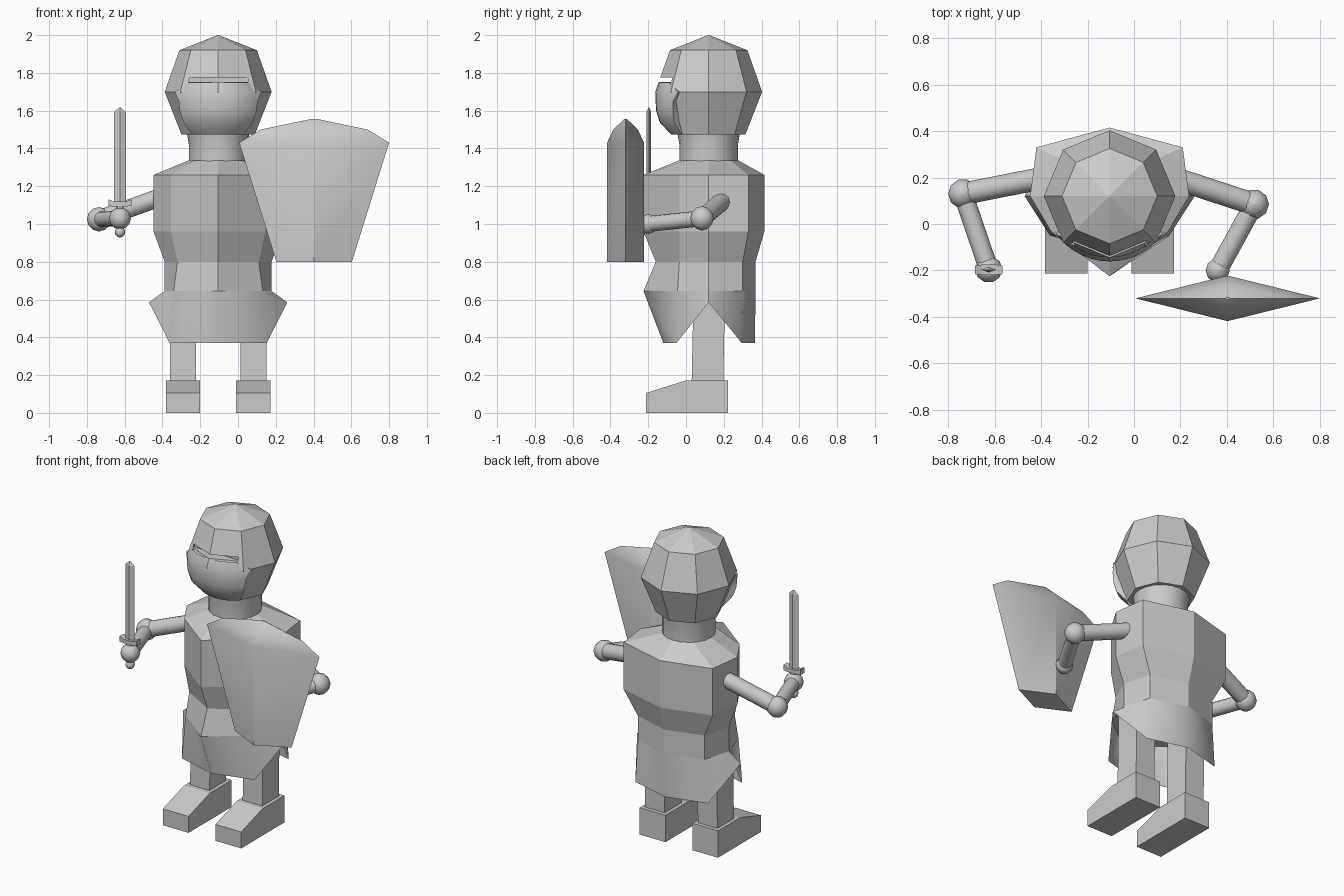
import bpy, bmesh
from math import radians, sin, cos, pi
from mathutils import Vector

if "Cube" in bpy.data.objects:
    bpy.data.objects.remove(bpy.data.objects["Cube"])

CX, CY = -0.105, 0.12   # body axis


def make(name, verts, faces, smooth=None):
    me = bpy.data.meshes.new(name)
    me.from_pydata([tuple(v) for v in verts], [], faces)
    bm = bmesh.new()
    bm.from_mesh(me)
    bmesh.ops.recalc_face_normals(bm, faces=bm.faces)
    bm.to_mesh(me)
    bm.free()
    ob = bpy.data.objects.new(name, me)
    bpy.context.collection.objects.link(ob)
    if smooth:
        bpy.ops.object.select_all(action='DESELECT')
        ob.select_set(True)
        bpy.context.view_layer.objects.active = ob
        bpy.ops.object.shade_smooth_by_angle(angle=radians(smooth))
    return ob


def loft(name, rings, caps=True, smooth=None):
    """Skin a stack of closed rings with equal point counts."""
    n = len(rings[0])
    verts = [v for r in rings for v in r]
    faces = [(i * n + j, i * n + (j + 1) % n, (i + 1) * n + (j + 1) % n, (i + 1) * n + j)
             for i in range(len(rings) - 1) for j in range(n)]
    if caps:
        faces += [tuple(range(n)), tuple(range(len(verts) - n, len(verts)))]
    return make(name, verts, faces, smooth)


def circle(r, z, n, x=CX, y=CY, ry=None):
    ry = r if ry is None else ry
    return [(x + r * cos(2 * pi * k / n), y + ry * sin(2 * pi * k / n), z) for k in range(n)]


def tube(name, a, b, r, n=12):
    a, b = Vector(a), Vector(b)
    q = (b - a).to_track_quat('Z', 'Y')
    rings = [[p + q @ Vector(c) for c in circle(r, 0, n, 0, 0)] for p in (a, b)]
    return loft(name, rings, smooth=40)


def ball(name, loc, r, n=10):
    x, y, z = loc
    rings = [circle(max(r * sin(pi * i / 6), 0.002), z - r * cos(pi * i / 6), n, x, y)
             for i in range(7)]
    return loft(name, rings, smooth=50)


def box(name, x0, x1, y0, y1, z0, z1):
    return loft(name, [[(x0, y0, z), (x1, y0, z), (x1, y1, z), (x0, y1, z)] for z in (z0, z1)])


# helmet with eye slit
helmet = loft("helmet", [circle(0.195, 1.475, 8), circle(0.283, 1.7, 8),
                         circle(0.205, 1.92, 8), circle(0.003, 2.0, 8)])
cutter = box("slit_cutter", -0.263, 0.053, -0.4, -0.065, 1.753, 1.775)
cutter.hide_render = True
cutter.hide_viewport = True
cut = helmet.modifiers.new("slit", 'BOOLEAN')
cut.operation, cut.object, cut.solver = 'DIFFERENCE', cutter, 'EXACT'

# rounded face guard: (radius, z, half angle in degrees)
profile = [(0.262, 1.75, 36), (0.281, 1.7, 55), (0.281, 1.65, 48), (0.278, 1.6, 47),
           (0.26, 1.54, 45), (0.2, 1.475, 44)]
N = 12
gv = [(CX + r * sin(radians(h) * t), CY - r * cos(radians(h) * t), z)
      for r, z, h in profile for t in [-1 + 2 * k / N for k in range(N + 1)]]
# inner wall closes the guard into the helmet
for s in (-1, 1):
    gv += [(CX + s * (r - .06) * sin(radians(h)), CY - (r - .06) * cos(radians(h)), z)
           for r, z, h in profile]
M, P = N + 1, len(profile)
gf = [(i * M + j, i * M + j + 1, (i + 1) * M + j + 1, (i + 1) * M + j)
      for i in range(P - 1) for j in range(N)]
for k, col in ((0, 0), (1, N)):
    o = P * M + k * P
    gf += [(i * M + col, (i + 1) * M + col, o + i + 1, o + i) for i in range(P - 1)]
make("face_guard", gv, gf, 40)

# neck
loft("neck", [circle(0.155, 1.31, 20), circle(0.155, 1.42, 20), circle(0.165, 1.48, 20)], smooth=40)


def body_ring(z, front, fd, side, bd, back):
    """Eight-point ring: front, front corner, side, back corner, back."""
    half = [(0, -front), fd, (side, 0), bd, (0, back)]
    pts = half + [(-x, y) for x, y in half[3:0:-1]]
    return [(CX + x, CY + y, z) for x, y in pts]


# torso
chest = (0.345, (0.25, -0.155), 0.342, (0.315, 0.21), 0.295)
waist = (0.28, (0.215, -0.155), 0.283, (0.235, 0.18), 0.248)
hem = (0.345, (0.235, -0.165), 0.283, (0.235, 0.18), 0.248)
loft("torso", [body_ring(0.645, *hem), body_ring(0.8, *waist), body_ring(0.96, *chest),
               body_ring(1.26, *chest),
               body_ring(1.335, 0.16, (0.12, -0.12), 0.16, (0.12, 0.12), 0.16)])

# skirt: open cloth, notched at the sides
low = body_ring(0.37, 0.24, (0.257, -0.17), 0.366, (0.257, 0.175), 0.245)
low = [(x, y, 0.585 if i in (2, 6) else z) for i, (x, y, z) in enumerate(low)]
loft("skirt", [body_ring(0.645, *hem), low], caps=False, smooth=60)

# legs and feet
for side, s in (("right", -1), ("left", 1)):
    x = CX + s * 0.186
    loft(side + "_leg", [[(x - .069, y0, z), (x + .069, y0, z), (x + .069, y1, z), (x - .069, y1, z)]
                         for z, y0, y1 in ((0.16, .03, .197), (0.64, .04, .207))])
    foot = [(-0.213, 0), (0.222, 0), (0.222, 0.172), (0.0, 0.172), (-0.213, 0.105)]
    loft(side + "_foot", [[(x + d, y, z) for y, z in foot] for d in (-.091, .091)])

# arms
arms = {"right": ((-0.33, 0.21, 1.17), (-0.736, 0.13, 1.025), (-0.625, -0.195, 1.03), 0.058),
        "left": ((0.12, 0.215, 1.14), (0.517, 0.085, 1.03), (0.36, -0.2, 1.0), 0.052)}
for side, (shoulder, elbow, hand, r) in arms.items():
    tube(side + "_upper_arm", shoulder, elbow, 0.048)
    tube(side + "_forearm", elbow, hand, 0.042)
    ball(side + "_elbow", elbow, 0.064)
    ball(side + "_hand", hand, r)

# sword
SX, SY = -0.625, -0.197
loft("sword_blade", [circle(0.032, 1.1, 4, SX, SY, 0.012), circle(0.032, 1.592, 4, SX, SY, 0.012),
                     circle(0.003, 1.617, 4, SX, SY, 0.002)])
guard = [(0.06, 0.019, 1.095, 1.13), (0.03, 0.022, 1.093, 1.118)]
stations = [(-1, guard[0]), (-1, guard[1]), (1, guard[1]), (1, guard[0])]
loft("sword_guard", [[(SX + s * x, SY - w, a), (SX + s * x, SY + w, a),
                      (SX + s * x, SY + w, b), (SX + s * x, SY - w, b)]
                     for s, (x, w, a, b) in stations])
tube("sword_grip", (SX, SY, 0.95), (SX, SY, 1.1), 0.02, 8)
ball("sword_pommel", (SX, SY, 0.957), 0.028, 8)

# shield: diamond section, peaked top
KX, KY = 0.403, -0.32
loft("shield", [circle(a, z, 4, KX, KY, b) for a, b, z in
                ((0.2, 0.098, 0.8), (0.397, 0.098, 1.43), (0.283, 0.065, 1.5),
                 (0.012, 0.006, 1.557))], smooth=35)
